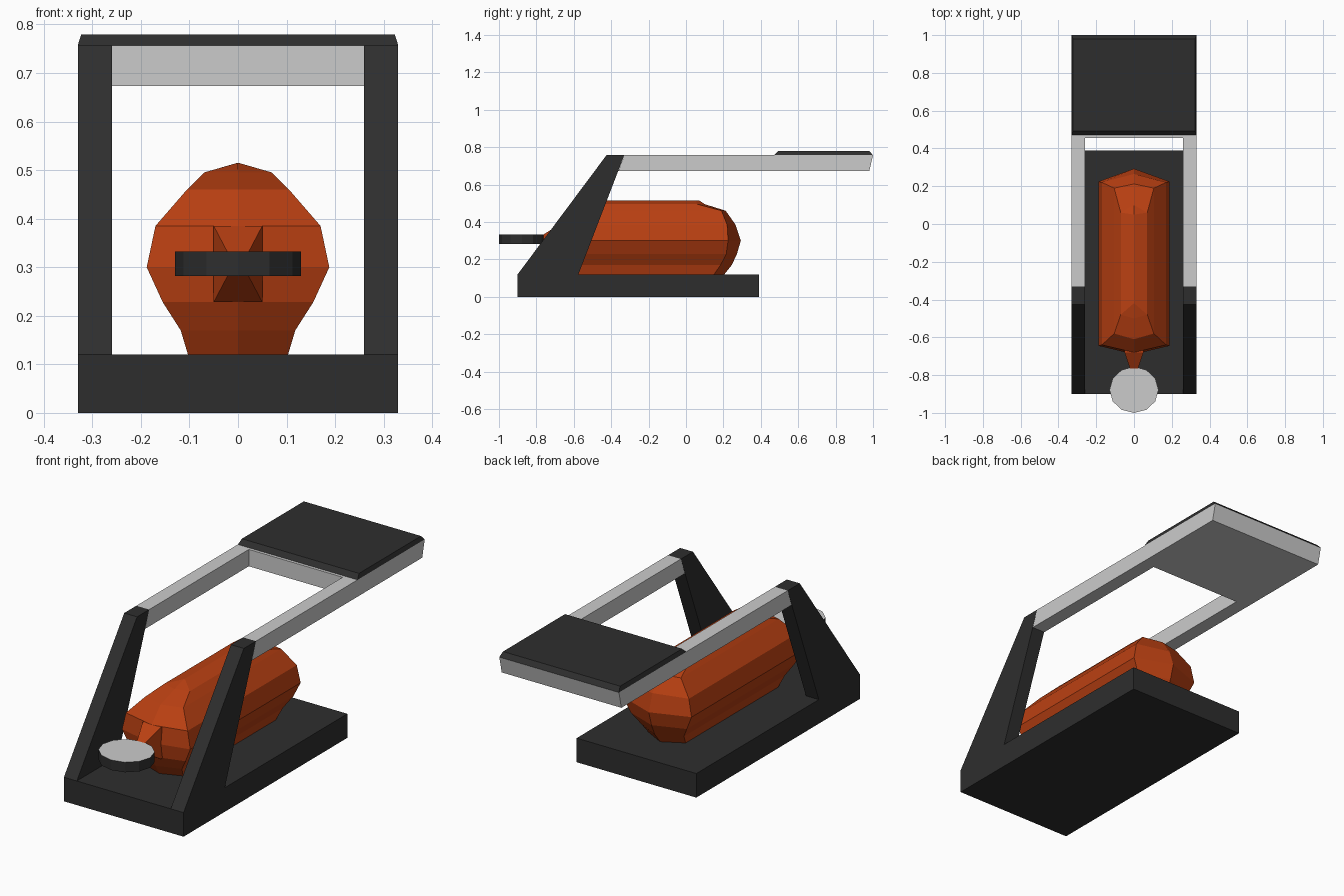
import bpy, bmesh, math

if "Cube" in bpy.data.objects:
    bpy.data.objects.remove(bpy.data.objects["Cube"])


def material(name, rgb):
    m = bpy.data.materials.new(name)
    m.diffuse_color = (*rgb, 1)
    m.use_nodes = True
    m.node_tree.nodes["Principled BSDF"].inputs["Base Color"].default_value = m.diffuse_color
    return m


dark = material("dark_plastic", (0.027, 0.027, 0.027))
orange = material("orange_shell", (0.49, 0.051, 0.006))


def loft(name, rings, mat=None, mirror=False):
    """Skin equal-length rings of points and cap both ends."""
    bm = bmesh.new()
    rows = [[bm.verts.new(p) for p in ring] for ring in rings]
    n = len(rows[0])
    for a, b in zip(rows, rows[1:]):
        for i in range(n):
            j = (i + 1) % n
            bm.faces.new((a[i], a[j], b[j], b[i]))
    bm.faces.new(rows[0])
    bm.faces.new(rows[-1])
    bmesh.ops.recalc_face_normals(bm, faces=bm.faces)
    mesh = bpy.data.meshes.new(name)
    bm.to_mesh(mesh)
    bm.free()
    if mat:
        mesh.materials.append(mat)
    obj = bpy.data.objects.new(name, mesh)
    bpy.context.collection.objects.link(obj)
    if mirror:
        obj.modifiers.new("mirror", 'MIRROR')
    return obj


def side_prism(name, profile, x0, x1, mat=None, mirror=False):
    """Extrude a (y, z) profile across x."""
    return loft(name, [[(x, y, z) for y, z in profile] for x in (x0, x1)], mat, mirror)


def rect(x, y0, y1, z):
    return [(-x, y0, z), (x, y0, z), (x, y1, z), (-x, y1, z)]


# Base plate and slanted posts
loft("base", [rect(0.33, -0.9, 0.39, 0), rect(0.33, -0.9, 0.39, 0.12)], dark)
side_prism("post", [(-0.9, 0.12), (-0.425, 0.757), (-0.33, 0.757), (-0.575, 0.12)],
           0.259, 0.33, dark, True)

# Grey arms, seat tray and dark seat pad
side_prism("arm", [(-0.33, 0.757), (-0.361, 0.673), (0.455, 0.673), (0.455, 0.757)],
           0.259, 0.33, None, True)
side_prism("seat_tray", [(0.455, 0.673), (0.98, 0.673), (1.0, 0.757), (0.455, 0.757)],
           -0.33, 0.33)
loft("seat_pad", [rect(0.33, 0.47, 1.0, 0.757), rect(0.323, 0.492, 0.98, 0.779)], dark)

# Faceted body: (z, half width, front tip, front corner, back corner, back tip)
levels = [
    (0.12, 0.103, -0.62, -0.58, 0.15, 0.205),
    (0.17, 0.118, -0.65, -0.61, 0.185, 0.245),
    (0.228, 0.155, -0.68, -0.635, 0.215, 0.272),
    (0.30, 0.188, -0.69, -0.645, 0.225, 0.293),
    (0.385, 0.17, -0.68, -0.64, 0.22, 0.265),
    (0.46, 0.105, -0.61, -0.58, 0.19, 0.212),
    (0.495, 0.07, -0.50, -0.48, 0.06, 0.10),
    (0.515, 0.001, -0.43, -0.42, 0.05, 0.07),
]
loft("body", [[(0, ft, z), (w, fc, z), (w, bc, z), (0, bt, z), (-w, bc, z), (-w, fc, z)]
              for z, w, ft, fc, bc, bt in levels], orange)


# Tapered neck between the body and the front disc
def neck_ring(x, y, z0, z1):
    return [(-x, y, z0), (x, y, z0), (x, y, z1), (-x, y, z1)]


loft("neck", [neck_ring(0.05, -0.66, 0.228, 0.385), neck_ring(0.05, -0.68, 0.228, 0.385),
              neck_ring(0.02, -0.77, 0.285, 0.328)], orange)

# Twelve-sided disc, dark rim with a grey top
angles = [math.radians(30 * i) for i in range(12)]
disc = loft("front_disc", [[(0.13 * math.cos(a), -0.878 + 0.122 * math.sin(a), z)
                            for a in angles] for z in (0.282, 0.332)], dark)
disc.data.materials.append(material("grey_top", (0.8, 0.8, 0.8)))
for p in disc.data.polygons:
    if p.normal.z > 0.9:
        p.material_index = 1
